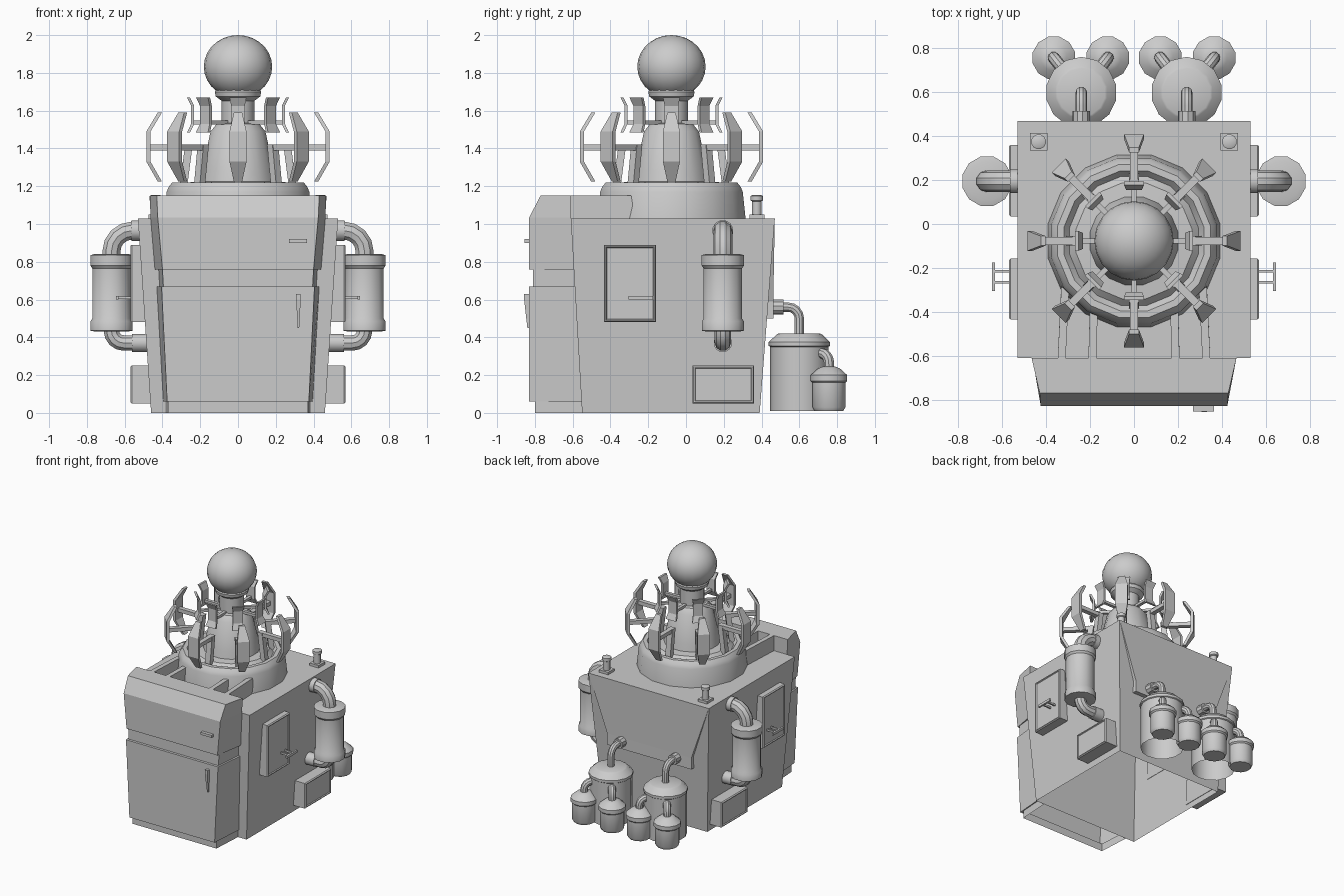
import bpy, bmesh
from math import sin, cos, pi, radians
from mathutils import Vector, Matrix

if "Cube" in bpy.data.objects:
    bpy.data.objects.remove(bpy.data.objects["Cube"])


def finish(name, bm, smooth=False):
    bmesh.ops.recalc_face_normals(bm, faces=bm.faces)
    me = bpy.data.meshes.new(name)
    bm.to_mesh(me)
    bm.free()
    ob = bpy.data.objects.new(name, me)
    bpy.context.collection.objects.link(ob)
    if smooth:
        bpy.ops.object.select_all(action='DESELECT')
        ob.select_set(True)
        bpy.context.view_layer.objects.active = ob
        bpy.ops.object.shade_smooth_by_angle(angle=radians(35))
    return ob


def loft(name, rings, bottom=True, top=True, smooth=False):
    """Skin a list of closed point rings."""
    bm = bmesh.new()
    rs = [[bm.verts.new(p) for p in r] for r in rings]
    n = len(rs[0])
    for a, b in zip(rs, rs[1:]):
        for i in range(n):
            j = (i + 1) % n
            bm.faces.new((a[i], a[j], b[j], b[i]))
    if bottom:
        bm.faces.new(rs[0][::-1])
    if top:
        bm.faces.new(rs[-1])
    return finish(name, bm, smooth)


def lathe(name, profile, x, y, n=12, bottom=True, top=True):
    rings = [[(x + r * cos(2 * pi * (i + .5) / n), y + r * sin(2 * pi * (i + .5) / n), z)
              for i in range(n)] for r, z in profile]
    return loft(name, rings, bottom, top, True)


def box(name, x0, x1, y0, y1, z0, z1):
    return loft(name, [[(x0, y0, z), (x1, y0, z), (x1, y1, z), (x0, y1, z)] for z in (z0, z1)])


def tube(name, spots, n=10):
    """Sweep circles along a path of (point, radius)."""
    pts = [Vector(p) for p, _ in spots]
    rings = []
    chord = (pts[-1] - pts[0]).normalized()
    mid = pts[len(pts) // 2] - pts[0]
    side = chord.cross(mid)
    side = side.normalized() if side.length > 1e-4 else chord.orthogonal().normalized()
    for i, (p, r) in enumerate(spots):
        k, m = i, i
        while k > 0 and (pts[k] - pts[i]).length < 1e-5:
            k -= 1
        while m < len(pts) - 1 and (pts[m] - pts[i]).length < 1e-5:
            m += 1
        t = (pts[m] - pts[k]).normalized()
        u = t.cross(side).normalized()
        rings.append([pts[i] + r * (cos(2 * pi * a / n) * side + sin(2 * pi * a / n) * u) for a in range(n)])
    return loft(name, rings, smooth=True)


def elbow(name, start, corner, end, bend, r):
    """Pipe with one rounded corner."""
    s, c, e = Vector(start), Vector(corner), Vector(end)
    a, b = c + (s - c).normalized() * bend, c + (e - c).normalized() * bend
    o = a + b - c
    arc = [o + (a - o) * cos(t * pi / 8) + (b - o) * sin(t * pi / 8) for t in range(5)]
    return tube(name, [(p, r) for p in [s] + arc + [e]])


# Tapered cabinet, open underneath
loft("cabinet", [[(-w, f, z), (w, f, z), (w, b, z), (-w, b, z)]
                 for z, w, f, b in ((0, .46, -.55, .39), (1.03, .53, -.61, .47))], bottom=False)

# Front unit: plinth, door, groove, drawer with sloped top
secs = [(0, .37, .385, -.80), (.06, .37, .385, -.80), (.06, .375, .395, -.83), (.67, .405, .43, -.83),
        (.67, .395, .415, -.81), (.76, .40, .42, -.81), (.76, .40, .44, -.83), (1.035, .425, .463, -.83),
        (1.15, .43, .467, -.77)]
loft("front_unit", [[(-xf, yf, z), (xf, yf, z), (xb, yb, z), (-xb, yb, z)] for z, xf, xb, yf in secs
                    for yb in [-.55 - .06 * min(z / 1.03, 1)]], bottom=False)
box("drawer_handle", .27, .365, -.855, -.83, .90, .92)
loft("door_handle", [[(.32 - w, y, z), (.32 + w, y, z), (.32 + w, -.83, z), (.32 - w, -.83, z)]
                     for z, w, y in ((.45, .004, -.84), (.60, .012, -.857), (.63, .012, -.857))])

# Ribs between the drawer and the turret
for x in (-.33, -.19, .19, .33):
    loft("top_rib", [[(x - .018, -.62, z), (x + .018, -.62, z), (x * .95 + .018, y, z), (x * .95 - .018, y, z)]
                     for z, y in ((1.03, -.27), (1.15, -.29))])

# Sloped bulge on the rear wall, with its pipe ledge
box("rear_ledge", -.37, .37, .38, .462, .50, .59)
loft("rear_slope", [[(-w, .40, z), (w, .40, z), (w, y, z), (-w, y, z)]
                    for z, w, y in ((.59, .37, .462), (1.028, .528, .47))])

# Turret base, cone, neck and globe
CY = -.077
lathe("turret", [(.40, 1.03), (.385, 1.17), (.375, 1.195), (.355, 1.22), (.325, 1.22), (.30, 1.19),
                 (.27, 1.22), (.205, 1.225), (.195, 1.28), (.148, 1.49), (.115, 1.53), (.088, 1.535),
                 (.088, 1.67)], 0, CY, 16, bottom=False)
lathe("globe_cup", [(.085, 1.65), (.12, 1.675), (.125, 1.70), (.11, 1.72)], 0, CY, 16)
bm = bmesh.new()
bmesh.ops.create_uvsphere(bm, u_segments=20, v_segments=14, radius=.181,
                          matrix=Matrix.Translation((0, CY, 1.833)) @ Matrix.Diagonal((1, 1, .923, 1)))
finish("globe", bm, True)


def blade(name, stations, t):
    return loft(name, [[(r, -w, z), (r, w, z), (r - t, w, z), (r - t, -w, z)] for r, z, w in stations])


# Two rings of eight blades on arms
crown = [
    blade("outer_blade", [(.425, 1.225, .022), (.485, 1.33, .045), (.485, 1.49, .045), (.425, 1.59, .022)], .022),
    box("outer_arm", .25, .466, -.018, .018, 1.39, 1.42),
    loft("outer_post", [[(r - .02, -.022, z), (r + .02, -.022, z), (r + .02, .022, z), (r - .02, .022, z)]
                        for r, z in ((.29, 1.19), (.26, 1.42))]),
    blade("inner_blade", [(.27, 1.485, .045), (.248, 1.53, .036), (.248, 1.625, .036), (.27, 1.67, .045)], .016),
    box("inner_arm", .07, .235, -.012, .012, 1.527, 1.547),
]
for part in crown:
    part.location.y = CY
    for i in range(1, 8):
        copy = part.copy()
        copy.rotation_euler.z = i * pi / 4
        bpy.context.collection.objects.link(copy)

for s in (-1, 1):
    # Side canister with elbow pipes and flanges
    X, Y = s * .67, .195
    lathe("side_canister", [(.085, .43), (.115, .435), (.115, .485), (.105, .50), (.105, .765), (.116, .78),
                            (.116, .835), (.09, .842)], X, Y)
    elbow("canister_top_pipe", (X, Y, .83), (X, Y, .965), (s * .51, Y, .965), .11, .05)
    elbow("canister_low_pipe", (X, Y, .44), (X, Y, .37), (s * .48, Y, .37), .065, .043)
    tube("top_flange", [((s * .515, Y, .965), .056), ((s * .565, Y, .965), .056)], 12)
    tube("low_flange", [((s * .475, Y, .37), .049), ((s * .56, Y, .37), .049)], 12)

    # Side hatch and vent: raised frames with sunken faces
    for name, y0, y1, z0, z1, xi in (("side_hatch", -.435, -.158, .48, .89, .49),
                                     ("side_vent", .035, .36, .05, .25, .46)):
        loft(name, [[(s * x, y0 + d, z0 + d), (s * x, y1 - d, z0 + d), (s * x, y1 - d, z1 - d),
                     (s * x, y0 + d, z1 - d)]
                    for x, d in ((xi, 0), (.562, 0), (.57, .006), (.57, .012), (.563, .016))])
    for y in (-.265, -.215):
        box("hatch_handle_post", *sorted((s * .56, s * .64)), y - .006, y + .006, .603, .617)
    box("hatch_handle_bar", *sorted((s * .633, s * .647)), -.305, -.175, .60, .62)

    # Roof studs
    box("stud_base", s * .435 - .04, s * .435 + .04, .335, .415, 1.03, 1.05)
    lathe("roof_stud", [(.026, 1.045), (.026, 1.12), (.034, 1.125), (.034, 1.148), (.025, 1.153)], s * .435, .375)

    # Rear tank, open underneath, piped to the ledge
    tx, ty = s * .24, .60
    lathe("rear_tank", [(.155, .01), (.155, .35), (.162, .355), (.162, .375), (.12, .415), (.11, .42)],
          tx, ty, 14, bottom=False)
    elbow("tank_pipe", (tx, ty, .41), (tx, ty, .56), (tx, .45, .56), .06, .026)
    tube("tank_flange", [((tx, .45, .56), .04), ((tx, .515, .56), .04)])

    # Two small flasks per tank
    for fx in (s * .12, s * .365):
        fy = .757
        lathe("flask", [(.078, .01), (.09, .03), (.09, .16), (.1, .17), (.1, .20), (.06, .235), (.035, .245)], fx, fy)
        d = (Vector((tx, ty, 0)) - Vector((fx, fy, 0))).normalized() * .09
        elbow("flask_pipe", (fx, fy, .235), (fx, fy, .315), (fx + d.x, fy + d.y, .315), .05, .028)
